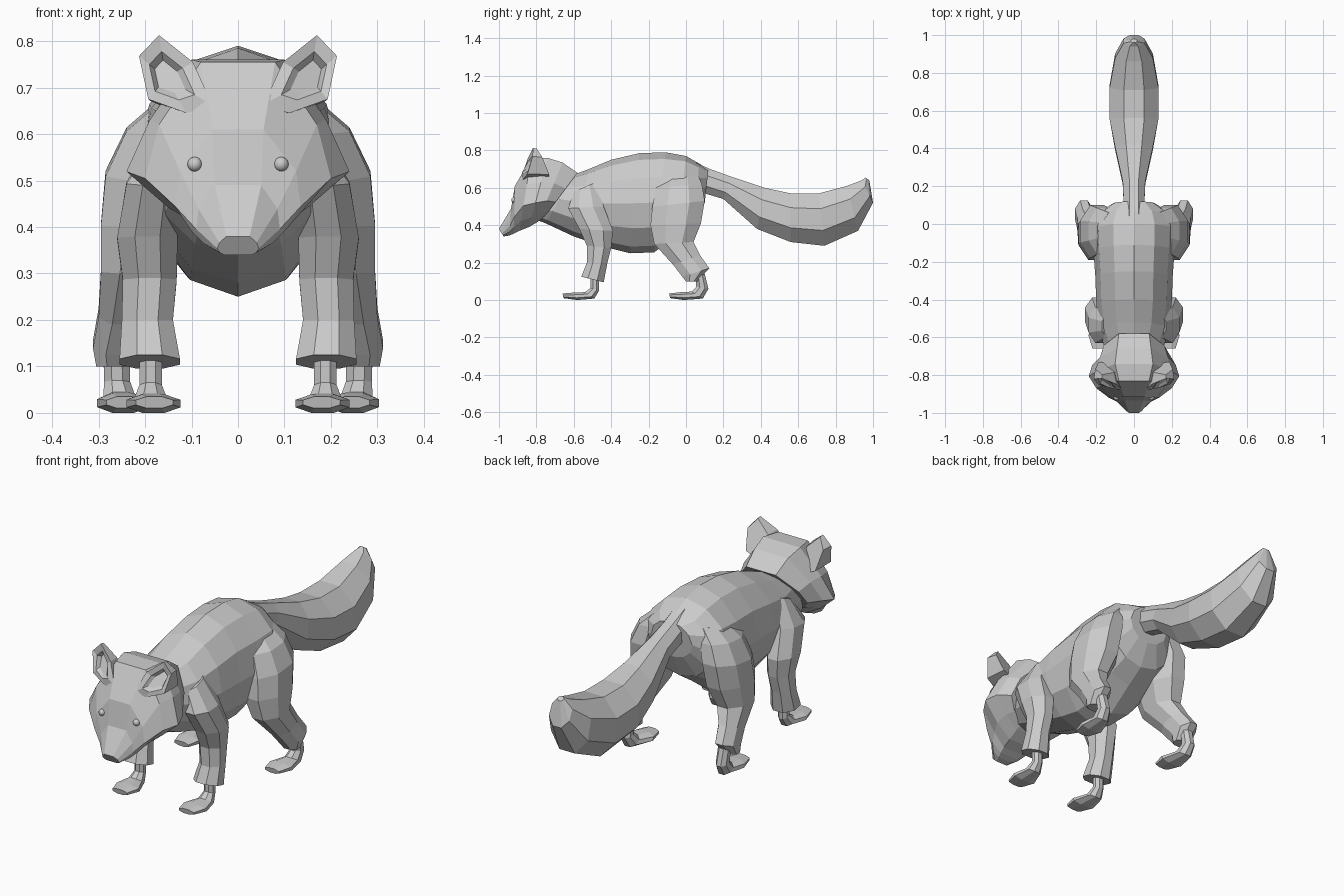
import bpy, bmesh
from math import sin, cos, pi


def loft(name, rings, mirror=False):
    """Skin a list of equal-length point rings, with capped ends."""
    bm = bmesh.new()
    vs = [[bm.verts.new(p) for p in r] for r in rings]
    n = len(vs[0])
    for a, b in zip(vs, vs[1:]):
        for i in range(n):
            j = (i + 1) % n
            bm.faces.new((a[i], a[j], b[j], b[i]))
    bm.faces.new(vs[0])
    bm.faces.new(vs[-1])
    bmesh.ops.recalc_face_normals(bm, faces=bm.faces)
    me = bpy.data.meshes.new(name)
    bm.to_mesh(me)
    bm.free()
    ob = bpy.data.objects.new(name, me)
    bpy.context.collection.objects.link(ob)
    if mirror:
        ob.modifiers.new("Mirror", 'MIRROR').use_mirror_merge = False
    return ob


def tube(name, sections, sides=8, mirror=False, phase=0.5):
    """Sections: y,z of one edge, y,z of opposite edge, centre x, half width."""
    rings = []
    k = 1 / cos(pi / sides) if phase else 1
    for y1, z1, y2, z2, cx, w in sections:
        ring = []
        for i in range(sides):
            a = 2 * pi * (i + phase) / sides
            c, s = cos(a) * k / 2, sin(a) * k
            ring.append((cx + w * s, (y1 + y2) / 2 + (y1 - y2) * c,
                         (z1 + z2) / 2 + (z1 - z2) * c))
        rings.append(ring)
    return loft(name, rings, mirror)


# Torso, its front end hidden inside the head
tube("body", [
    (-0.67, 0.67, -0.83, 0.44, 0, 0.11),
    (-0.60, 0.67, -0.75, 0.41, 0, 0.15),
    (-0.52, 0.70, -0.60, 0.34, 0, 0.185),
    (-0.40, 0.75, -0.42, 0.28, 0, 0.20),
    (-0.25, 0.785, -0.30, 0.25, 0, 0.205),
    (-0.11, 0.79, -0.17, 0.255, 0, 0.215),
    (0.00, 0.77, -0.04, 0.35, 0, 0.22),
    (0.07, 0.73, 0.05, 0.41, 0, 0.19),
    (0.12, 0.70, 0.10, 0.52, 0, 0.11)], 12, phase=0)

# Bushy tail
tube("tail", [
    (0.02, 0.75, 0.06, 0.58, 0, 0.06),
    (0.13, 0.70, 0.10, 0.57, 0, 0.055),
    (0.24, 0.66, 0.20, 0.54, 0, 0.06),
    (0.42, 0.60, 0.38, 0.38, 0, 0.10),
    (0.56, 0.57, 0.56, 0.31, 0, 0.13),
    (0.71, 0.57, 0.74, 0.29, 0, 0.13),
    (0.86, 0.61, 0.92, 0.37, 0, 0.10),
    (0.94, 0.64, 1.00, 0.52, 0, 0.055),
    (0.96, 0.655, 0.98, 0.64, 0, 0.015)])

# Head: top y,z, bottom y,z, then half widths from crown to jaw
levels = (0, 0.35, 0.65, 0.86, 1)
head = []
for yt, zt, yb, zb, *w in [
        (-0.58, 0.68, -0.76, 0.44, 0.08, 0.16, 0.17, 0.12, 0.05),
        (-0.66, 0.735, -0.79, 0.42, 0.09, 0.18, 0.22, 0.14, 0.06),
        (-0.74, 0.76, -0.84, 0.39, 0.10, 0.19, 0.24, 0.15, 0.06),
        (-0.83, 0.755, -0.89, 0.37, 0.08, 0.17, 0.20, 0.12, 0.055),
        (-0.915, 0.61, -0.92, 0.355, 0.055, 0.125, 0.135, 0.10, 0.05),
        (-0.935, 0.49, -0.945, 0.345, 0.05, 0.085, 0.09, 0.075, 0.04),
        (-1.00, 0.38, -0.975, 0.34, 0.025, 0.04, 0.045, 0.04, 0.03)]:
    half = [(x, yt + (yb - yt) * t, zt + (zb - zt) * t) for x, t in zip(w, levels)]
    head.append(half + [(-x, y, z) for x, y, z in reversed(half)])
loft("head", head)

# Ears with a recessed inside
rim = [(x, -0.87 + (z - 0.66) * 0.25 + (x - 0.1) * 0.2, z) for x, z in
       [(0.17, 0.813), (0.213, 0.768), (0.193, 0.675), (0.11, 0.645),
        (0.055, 0.663), (0.097, 0.755)]]


def inset(s, back):
    return [(0.155 + (x - 0.155) * s, y + back, 0.72 + (z - 0.72) * s)
            for x, y, z in rim]


back = [(0.16 + (x - 0.16) * 0.85, y + 0.02 + 0.7 * (0.813 - z), z - 0.004)
        for x, y, z in rim]
loft("ears", [back, rim, inset(0.62, 0.003), inset(0.42, 0.022)], True)

# Eyes
for side in (-1, 1):
    bpy.ops.mesh.primitive_uv_sphere_add(segments=12, ring_count=8, radius=0.016,
                                         location=(side * 0.093, -0.918, 0.535))
    eye = bpy.context.object
    eye.name = "eye"
    bpy.ops.object.shade_smooth()

# Legs, their tops sunk into the torso
tube("front_legs", [
    (-0.60, 0.58, -0.48, 0.63, 0.13, 0.04),
    (-0.63, 0.49, -0.44, 0.50, 0.18, 0.06),
    (-0.57, 0.38, -0.39, 0.37, 0.195, 0.065),
    (-0.53, 0.29, -0.40, 0.28, 0.19, 0.058),
    (-0.53, 0.20, -0.42, 0.20, 0.195, 0.055),
    (-0.56, 0.125, -0.44, 0.095, 0.19, 0.065)], 8, True)
tube("hind_legs", [
    (-0.12, 0.66, 0.06, 0.68, 0.11, 0.06),
    (-0.16, 0.60, 0.085, 0.62, 0.165, 0.075),
    (-0.18, 0.50, 0.10, 0.53, 0.195, 0.09),
    (-0.19, 0.40, 0.08, 0.41, 0.205, 0.09),
    (-0.17, 0.30, 0.04, 0.31, 0.225, 0.07),
    (-0.07, 0.19, 0.075, 0.24, 0.25, 0.05),
    (-0.02, 0.125, 0.125, 0.17, 0.265, 0.047),
    (0.00, 0.10, 0.06, 0.10, 0.265, 0.04)], 8, True)

# Feet
tube("front_feet", [
    (-0.51, 0.14, -0.465, 0.14, 0.188, 0.024),
    (-0.51, 0.065, -0.465, 0.05, 0.188, 0.024),
    (-0.54, 0.042, -0.49, 0.008, 0.188, 0.035),
    (-0.60, 0.04, -0.58, 0.0, 0.182, 0.058),
    (-0.66, 0.035, -0.655, 0.01, 0.18, 0.04)], 8, True)
tube("hind_feet", [
    (0.05, 0.14, 0.10, 0.14, 0.262, 0.028),
    (0.055, 0.07, 0.12, 0.06, 0.26, 0.028),
    (0.03, 0.045, 0.09, 0.008, 0.255, 0.035),
    (-0.03, 0.042, -0.01, 0.0, 0.247, 0.056),
    (-0.09, 0.035, -0.085, 0.01, 0.245, 0.038)], 8, True)
